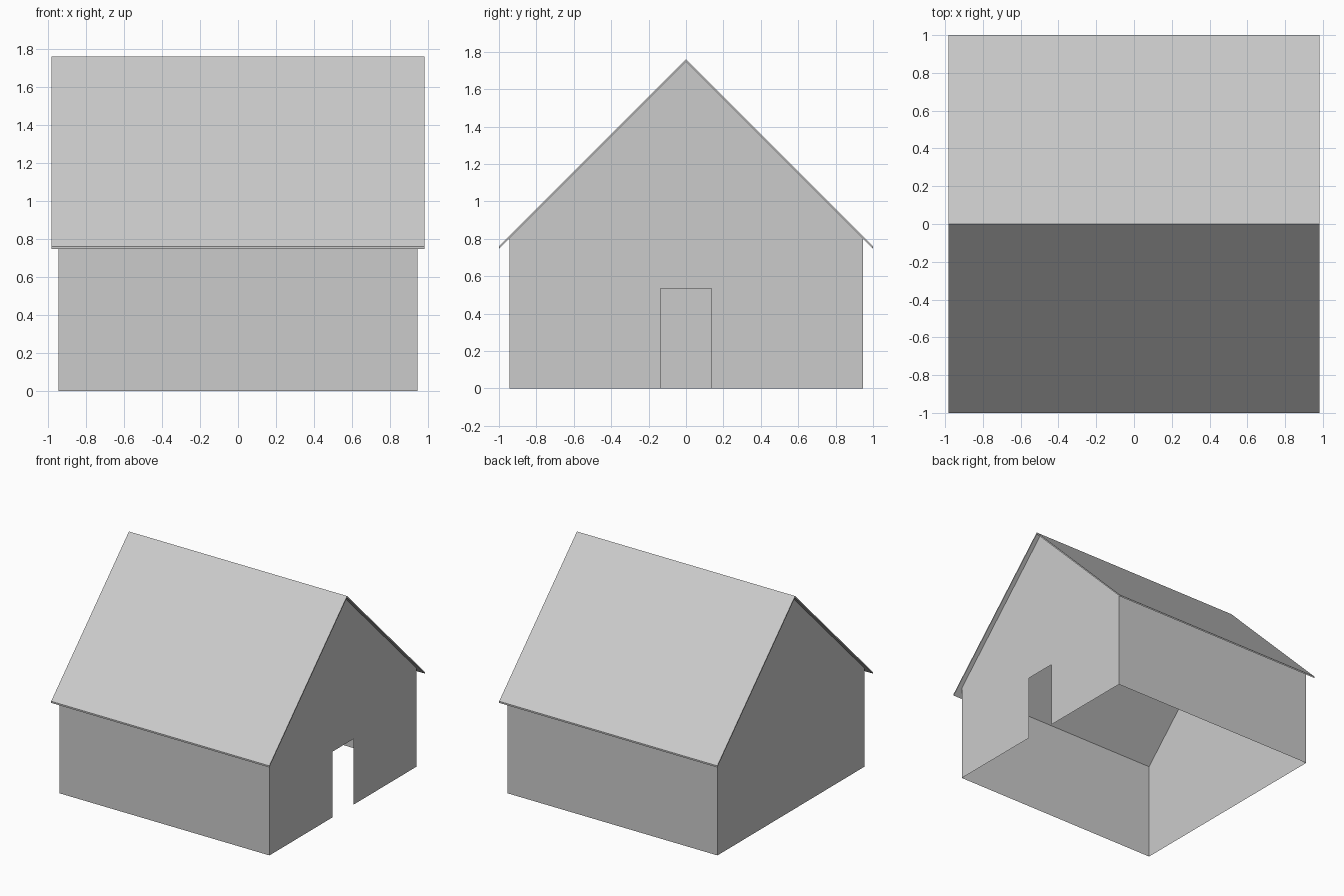
import bpy

if "Cube" in bpy.data.objects:
    bpy.data.objects.remove(bpy.data.objects["Cube"])

W = 0.945              # half width of the walls
ROOF_X = 0.982         # half length of the roof
EAVE, RIDGE, THICK = 0.76, 1.76, 0.013
DOOR_W, DOOR_H = 0.136, 0.535


def add_mesh(name, verts, faces):
    mesh = bpy.data.meshes.new(name)
    mesh.from_pydata(verts, [], faces)
    obj = bpy.data.objects.new(name, mesh)
    bpy.context.collection.objects.link(obj)
    return obj


def add_panel(name, x, profile):
    """Flat gable sheet from a (y, z) outline, facing outward along x."""
    if x < 0:
        profile = profile[::-1]
    return add_mesh(name, [(x, y, z) for y, z in profile], [range(len(profile))])


# Gable walls: thin sheets, the right one notched for the doorway
top = RIDGE - THICK
side = top - W
gable = [(W, 0), (W, side), (0, top), (-W, side), (-W, 0)]
door = [(-DOOR_W, 0), (-DOOR_W, DOOR_H), (DOOR_W, DOOR_H), (DOOR_W, 0)]
add_panel("gable_wall_left", -W, gable)
add_panel("gable_wall_with_doorway", W, gable + door)

# Long side walls under the eaves
for name, s in (("front_wall", -1), ("back_wall", 1)):
    add_mesh(name, [(s * W, s * W, 0), (-s * W, s * W, 0),
                    (-s * W, s * W, side), (s * W, s * W, side)], [(0, 1, 2, 3)])

# Roof: thin folded sheet extruded along x
section = [(-1, EAVE), (-1, EAVE - THICK), (0, RIDGE - THICK),
           (1, EAVE - THICK), (1, EAVE), (0, RIDGE)]
n = len(section)
verts = [(x, y, z) for x in (-ROOF_X, ROOF_X) for y, z in section]
faces = [(i, (i + 1) % n, n + (i + 1) % n, n + i)[::-1] for i in range(n)]
for a, b, c, d in ((0, 1, 2, 5), (5, 2, 3, 4)):      # gable edges
    faces += [(a, b, c, d), (n + d, n + c, n + b, n + a)]
add_mesh("roof", verts, faces)

# Consistent outward normals on the roof
import bmesh
mesh = bpy.data.objects["roof"].data
bm = bmesh.new()
bm.from_mesh(mesh)
bmesh.ops.recalc_face_normals(bm, faces=bm.faces)
bm.to_mesh(mesh)
bm.free()
